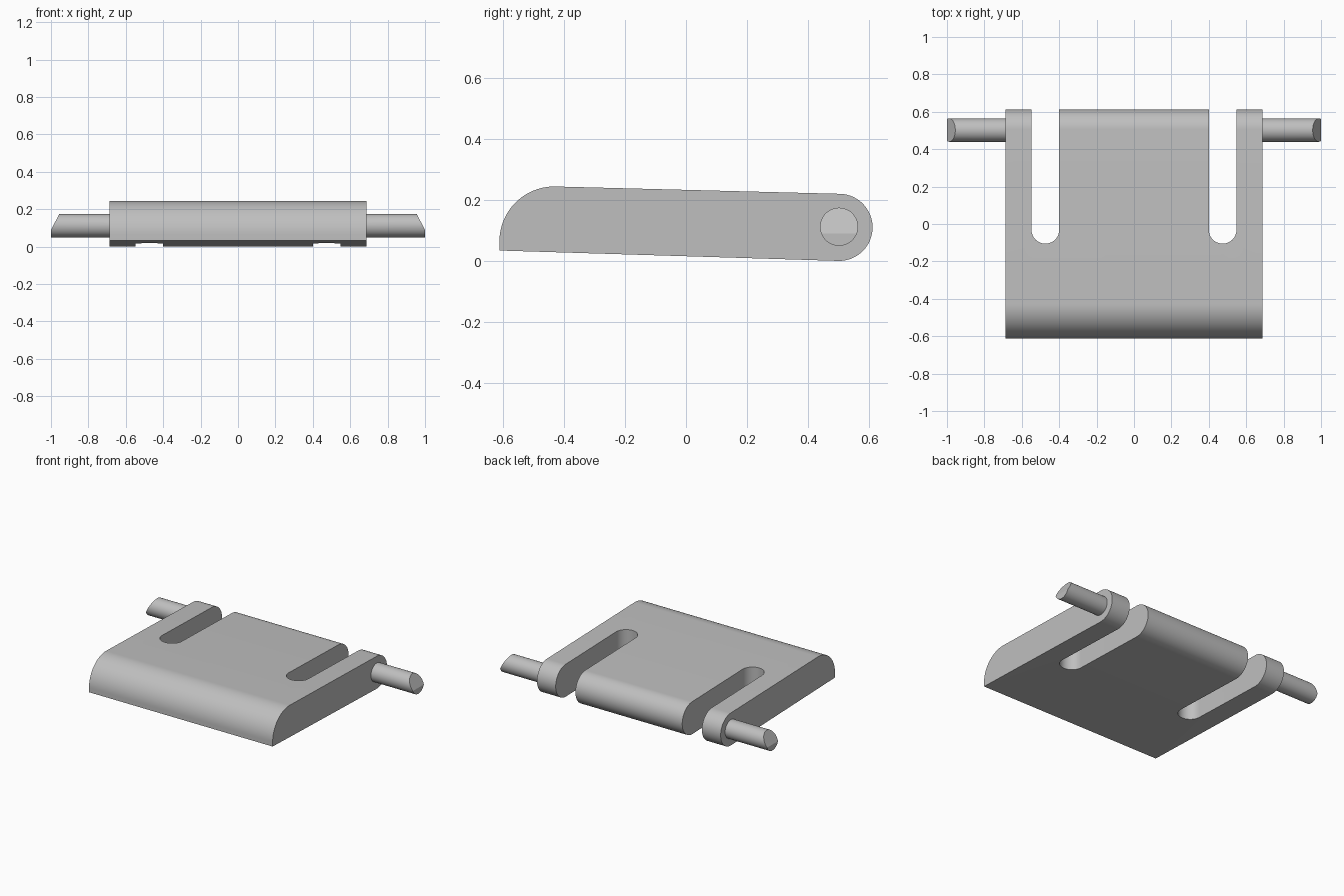
import bpy, bmesh, math
from mathutils import Vector

cube = bpy.data.objects.get("Cube")
if cube:
    bpy.data.objects.remove(cube, do_unlink=True)

grey = bpy.data.materials.new("plain grey")
grey.use_nodes = True
grey.diffuse_color = (0.52, 0.52, 0.52, 1)
grey.node_tree.nodes["Principled BSDF"].inputs["Base Color"].default_value = (0.52, 0.52, 0.52, 1)


def arc(cx, cy, r, start, end, n):
    angles = [math.radians(start + (end - start) * i / n) for i in range(n + 1)]
    return [(cx + r * math.cos(a), cy + r * math.sin(a)) for a in angles]


def make_object(name, bm):
    bmesh.ops.recalc_face_normals(bm, faces=bm.faces)
    mesh = bpy.data.meshes.new(name)
    bm.to_mesh(mesh)
    bm.free()
    mesh.materials.append(grey)
    obj = bpy.data.objects.new(name, mesh)
    bpy.context.collection.objects.link(obj)
    return obj


def extrude_profile(name, points, direction):
    """Close the outline and sweep it along the direction."""
    bm = bmesh.new()
    face = bm.faces.new([bm.verts.new(p) for p in points])
    swept = bmesh.ops.extrude_face_region(bm, geom=[face])
    verts = [v for v in swept["geom"] if isinstance(v, bmesh.types.BMVert)]
    bmesh.ops.translate(bm, verts=verts, vec=direction)
    return make_object(name, bm)


def activate(obj):
    bpy.ops.object.select_all(action='DESELECT')
    obj.select_set(True)
    bpy.context.view_layer.objects.active = obj


def smooth(obj):
    activate(obj)
    bpy.ops.object.shade_smooth_by_angle(angle=math.radians(25))


HINGE_Y, HINGE_Z = 0.502, 0.11
HALF_WIDTH = 0.688
TILT = 1.6

# Plate: side outline with a rounded front edge and a round hinge end
outline = [(-0.612, 0.034)]
outline += arc(-0.432, 0.064, 0.18, 180, 90 - TILT, 28)
outline += arc(HINGE_Y, HINGE_Z, 0.11, 90 - TILT, -90 - TILT, 40)
plate = extrude_profile("hinge_plate", [(-HALF_WIDTH, y, z) for y, z in outline],
                        (2 * HALF_WIDTH, 0, 0))

# Two round-ended slots open to the back
for side in (-1, 1):
    cx, r = side * 0.474, 0.074
    footprint = arc(cx, -0.031, r, 180, 360, 32) + [(cx + r, 0.8), (cx - r, 0.8)]
    cutter = extrude_profile("slot_cutter", [(x, y, -0.2) for x, y in footprint], (0, 0, 0.7))
    cutter.hide_render = True
    activate(plate)
    cut = plate.modifiers.new("slot", 'BOOLEAN')
    cut.operation = 'DIFFERENCE'
    cut.solver = 'EXACT'
    cut.object = cutter
    bpy.ops.object.modifier_apply(modifier=cut.name)
    bpy.data.objects.remove(cutter, do_unlink=True)
smooth(plate)

# Hinge pins with slanted outer ends
for side, name in ((1, "left_pin"), (-1, "right_pin")):
    circle = arc(HINGE_Y, HINGE_Z + 0.002, 0.0625, 0, 360, 48)[:-1]
    pin = extrude_profile(name, [(side * (HALF_WIDTH - 0.03), y, z) for y, z in circle],
                          (side * (1.03 - HALF_WIDTH), 0, 0))
    bm = bmesh.new()
    bm.from_mesh(pin.data)
    bmesh.ops.bisect_plane(bm, geom=bm.verts[:] + bm.edges[:] + bm.faces[:],
                           plane_co=(side * 0.955, 0, 0.175),
                           plane_no=Vector((side * 0.085, 0, 0.045)).normalized(),
                           clear_outer=True)
    bmesh.ops.holes_fill(bm, edges=[e for e in bm.edges if e.is_boundary])
    bmesh.ops.recalc_face_normals(bm, faces=bm.faces)
    bm.to_mesh(pin.data)
    bm.free()
    smooth(pin)
